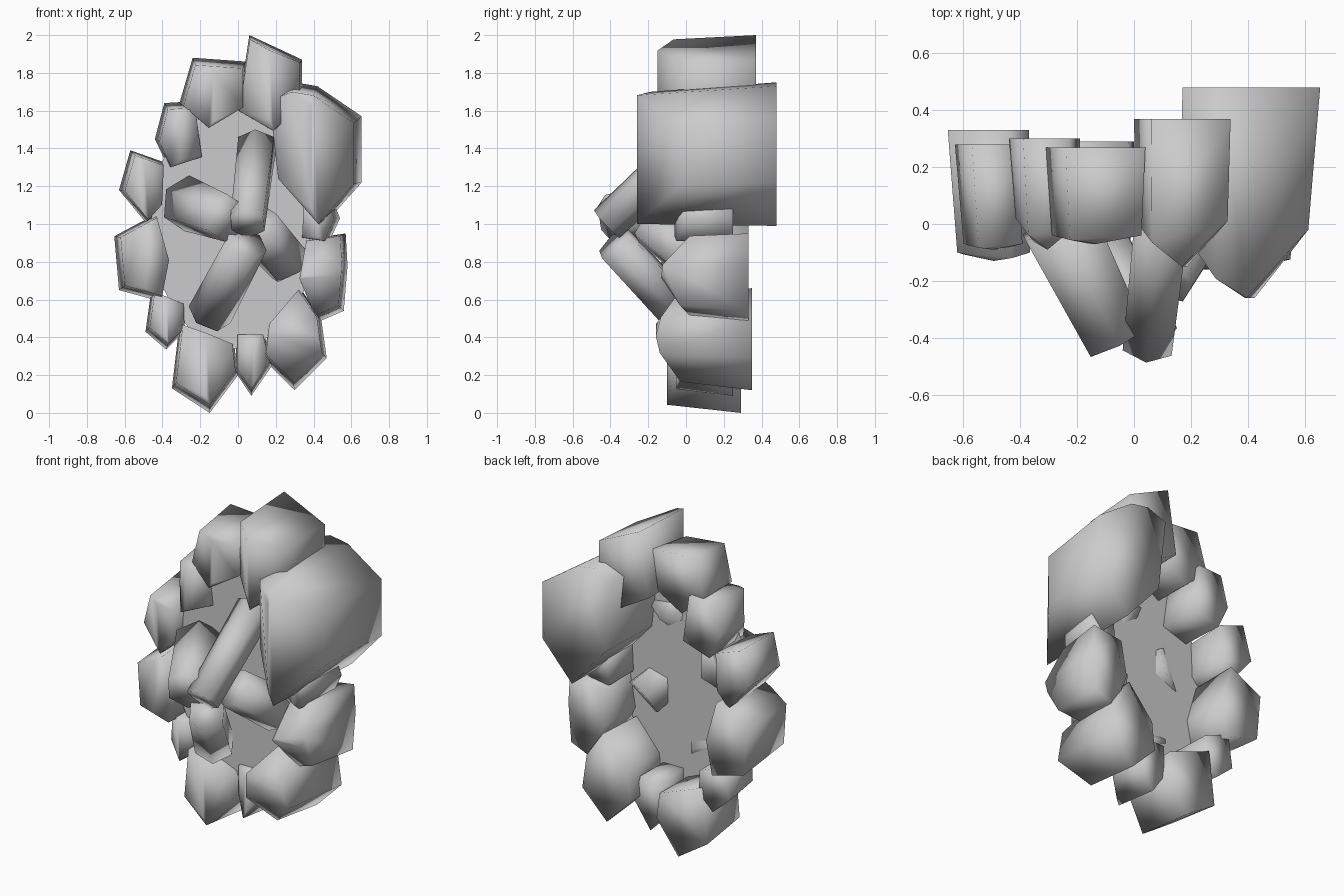
import bpy, bmesh, math
from mathutils import Vector

if "Cube" in bpy.data.objects:
    bpy.data.objects.remove(bpy.data.objects["Cube"])


def finish(name, bm):
    bmesh.ops.recalc_face_normals(bm, faces=bm.faces)
    for f in bm.faces:
        f.smooth = True
    mesh = bpy.data.meshes.new(name)
    bm.to_mesh(mesh)
    bm.free()
    ob = bpy.data.objects.new(name, mesh)
    bpy.context.collection.objects.link(ob)
    return ob


def rock(name, outline, back, ridge, drop, axis="z", taper=0.9, shift=0.02):
    """Chunky stone: (x, z) back outline, narrowing to a ridged front."""
    bm = bmesh.new()
    pts = [Vector(p) for p in outline]
    mid = Vector([(min(p[i] for p in pts) + max(p[i] for p in pts)) / 2 for i in (0, 1)])
    inward = (Vector((0, 1)) - mid).normalized() * shift   # front leans to the ring centre
    across = 0 if axis == "z" else 1
    reach = max(abs(p[across] - mid[across]) for p in pts)
    for p in pts:
        bm.verts.new((p.x, back, p.y))
        f = mid + inward + (p - mid) * taper
        t = max(0, abs(p[across] - mid[across]) / reach - 0.25) / 0.75
        bm.verts.new((f.x, ridge + drop * t, f.y))
    # Crest along the middle of the front
    along = 1 - across
    span = max(abs(p[along] - mid[along]) for p in pts)
    for s in (-0.72, 0.72):
        c = mid + inward
        c[along] += s * span
        bm.verts.new((c.x, ridge, c.y))
    bmesh.ops.convex_hull(bm, input=bm.verts)
    loose = [v for v in bm.verts if not v.link_faces]
    bmesh.ops.delete(bm, geom=loose, context="VERTS")
    bmesh.ops.dissolve_limit(bm, angle_limit=0.02, verts=bm.verts, edges=bm.edges)
    finish(name, bm)


def shard(name, base, tip, r0, r1):
    """Six-sided stone prism running from base to a blunt tip."""
    a, b = Vector(base), Vector(tip)
    bm = bmesh.new()
    bmesh.ops.create_cone(bm, cap_ends=True, segments=6, radius1=r0, radius2=r1, depth=(b - a).length)
    rot = (b - a).to_track_quat("Z", "Y").to_matrix().to_4x4()
    bmesh.ops.transform(bm, matrix=rot, verts=bm.verts)
    bmesh.ops.translate(bm, vec=(a + b) / 2, verts=bm.verts)
    finish(name, bm)


# Ring of stones, clockwise from the top
rock("top_stone", [(.06, 2), (.34, 1.87), (.34, 1.63), (.19, 1.49), (0, 1.6)], .37, -.15, .16,
     taper=.95, shift=.01)
rock("large_right_stone", [(.17, 1.7), (.30, 1.75), (.42, 1.73), (.655, 1.57), (.655, 1.22),
                           (.45, .99), (.22, 1.25)], .48, -.26, .24, taper=.92, shift=.03)
rock("small_right_stone", [(.36, 1.13), (.5, 1.13), (.54, 1.03), (.48, .9), (.35, .92)], .25, -.06, .06)
rock("right_stone", [(.37, .92), (.57, .95), (.58, .78), (.56, .54), (.42, .48), (.33, .7)],
     .33, -.13, .15, "x")
rock("lower_right_stone", [(.33, .66), (.44, .5), (.47, .29), (.3, .12), (.14, .28), (.16, .46)],
     .35, -.16, .13, "x")
rock("small_bottom_stone", [(-.01, .41), (.14, .41), (.18, .25), (.07, .09), (-.01, .21)], .25, -.05, .06)
rock("bottom_stone", [(-.31, .47), (-.02, .36), (0, .2), (-.15, 0), (-.35, .13)], .29, -.1, .04)
rock("small_left_stone", [(-.46, .64), (-.29, .57), (-.285, .43), (-.38, .335), (-.49, .43)], .28, -.05, .06)
rock("lower_left_stone", [(-.655, .935), (-.44, 1.05), (-.37, .8), (-.41, .59), (-.63, .65)],
     .33, -.13, .03)
rock("left_stone", [(-.57, 1.39), (-.4, 1.33), (-.41, 1.1), (-.49, 1.01), (-.63, 1.18)], .28, -.09, .02)
rock("upper_left_stone", [(-.39, 1.64), (-.23, 1.65), (-.19, 1.36), (-.37, 1.3), (-.44, 1.45)], .3, -.09, .11)
rock("top_left_stone", [(-.24, 1.88), (.04, 1.86), (.04, 1.63), (-.16, 1.51), (-.31, 1.64)], .27, -.07, .03)

# Flat panel filling the ring
bm = bmesh.new()
ring = [bm.verts.new((-.02 + .44 * math.cos(i * math.tau / 24), .03, 1 + .66 * math.sin(i * math.tau / 24)))
        for i in range(24)]
bm.faces.new(ring)
finish("centre_panel", bm)

# Slanted shards meeting in front of the panel
shard("left_shard", (-.27, .01, 1.11), (-.06, -.41, 1.03), .15, .125)
shard("upper_shard", (.1, .03, 1.42), (.05, -.42, 1.0), .11, .1)
shard("lower_shard", (-.15, -.02, .52), (.05, -.38, .9), .12, .11)
shard("right_shard", (.25, .06, .8), (.1, -.19, 1), .13, .12)
